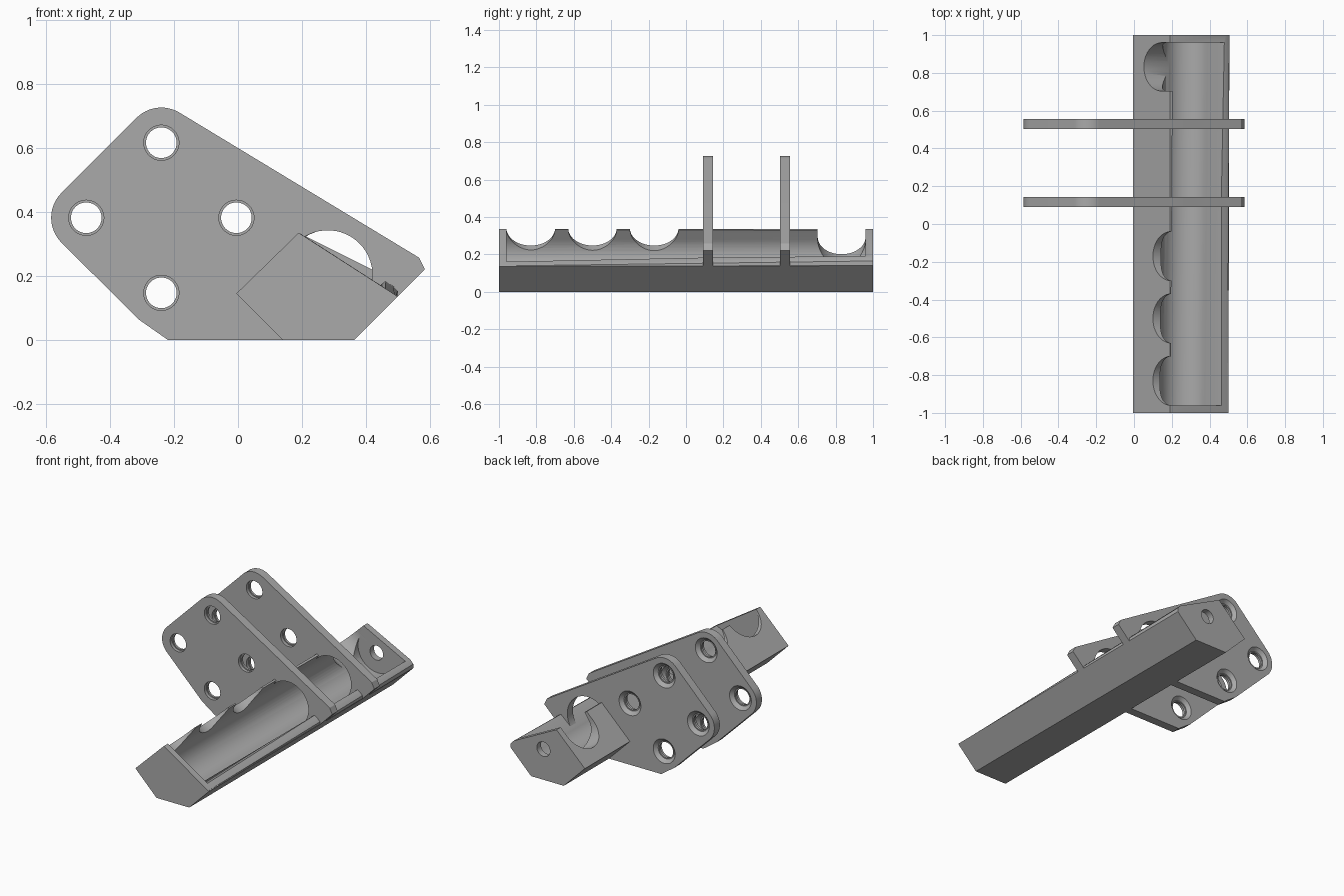
import bpy
import bmesh
from math import pi, sin, cos, atan2, radians
from mathutils import Vector, Matrix

old = bpy.data.objects.get("Cube")
if old:
    bpy.data.objects.remove(old)

grey = bpy.data.materials.new("plain_grey")
grey.use_nodes = True
tone = (0.40, 0.40, 0.40, 1)
grey.diffuse_color = tone
grey.node_tree.nodes["Principled BSDF"].inputs["Base Color"].default_value = tone


def loft(name, front, back, y0, y1):
    """Solid between two matching xz outlines."""
    bm = bmesh.new()
    a = [bm.verts.new((x, y0, z)) for x, z in front]
    b = [bm.verts.new((x, y1, z)) for x, z in back]
    bm.faces.new(a)
    bm.faces.new(b[::-1])
    n = len(a)
    for i in range(n):
        j = (i + 1) % n
        bm.faces.new((a[i], b[i], b[j], a[j]))
    bmesh.ops.recalc_face_normals(bm, faces=bm.faces)
    return to_object(name, bm)


def to_object(name, bm):
    mesh = bpy.data.meshes.new(name)
    bm.to_mesh(mesh)
    bm.free()
    obj = bpy.data.objects.new(name, mesh)
    bpy.context.collection.objects.link(obj)
    mesh.materials.append(grey)
    return obj


def rod(p, q, r1, r2=None, sides=48):
    """Cylinder or cone cutter from p to q."""
    p, q = Vector(p), Vector(q)
    axis = q - p
    turn = axis.to_track_quat('Z', 'Y').to_matrix().to_4x4()
    bm = bmesh.new()
    bmesh.ops.create_cone(bm, cap_ends=True, segments=sides, radius1=r1,
                          radius2=r1 if r2 is None else r2, depth=axis.length,
                          matrix=Matrix.Translation((p + q) / 2) @ turn)
    return to_object("cutter", bm)


def cut(obj, cutters):
    bpy.context.view_layer.objects.active = obj
    for c in cutters:
        c.hide_render = True
        m = obj.modifiers.new("cut", 'BOOLEAN')
        m.operation = 'DIFFERENCE'
        m.solver = 'EXACT'
        m.object = c
        bpy.ops.object.modifier_apply(modifier=m.name)
        bpy.data.objects.remove(c)


def finish(obj):
    bpy.ops.object.select_all(action='DESELECT')
    obj.select_set(True)
    bpy.context.view_layer.objects.active = obj
    bpy.ops.object.shade_smooth_by_angle(angle=radians(30))


# Directions along and out of the sloping open face
d = Vector((0.84, -0.542)).normalized()
n = Vector((0.542, 0.84)).normalized()
R = 0.137
END = 0.96
c_front, c_back = Vector((0.27, 0.2)), Vector((0.29, 0.205))


def channel(c, lip):
    """Round bottom, overhanging upper wall, flat ramp up to the lip."""
    v = lip - c
    ramp = math_angle(v)
    start = atan2(-d.x, d.y)
    pts = [c + n * 0.4 - d * R]
    for i in range(29):
        t = start + (ramp - start) * i / 28
        pts.append(c + R * Vector((sin(t), -cos(t))))
    pts += [lip + (lip - pts[-1]) * 0.6, lip + n * 0.4]
    return pts


def math_angle(v):
    """Angle from straight down at which a line from the lip is tangent."""
    from_axis = atan2(-v.y, v.x)
    return math_asin(R / v.length) + from_axis


def math_asin(s):
    return atan2(s, (1 - s * s) ** 0.5)


# Trough block, with the lip rising slightly to the back
left = [(0.14, 0), (-0.005, 0.145), (0.19, 0.335)]
block = loft("trough_block",
             left + [(0.49, 0.142), (0.495, 0.138), (0.5, 0.135), (0.365, 0)],
             left + [(0.485, 0.187), (0.505, 0.165), (0.505, 0.14), (0.365, 0)],
             -1, 1)
bm = bmesh.new()
bm.from_mesh(block.data)
bmesh.ops.triangulate(bm, faces=bm.faces)
bm.to_mesh(block.data)
bm.free()

cutters = [loft("cutter", channel(c_front, Vector((0.46, 0.16))),
                channel(c_back, Vector((0.475, 0.188))), -END, END)]


def across(c, y, a, b):
    """End points of a cross cut running along the slope."""
    p, q = c + d * a, c + d * b
    return (p.x, y, p.y), (q.x, y, q.y)


# Side outlet and finger scallops along the ridge
outlet = Vector((0.285, 0.203))
cutters.append(rod(*across(outlet, 0.832, -0.5, 0), 0.128))
slot = [outlet + n * s - d * t for s, t in ((0, 0), (0, 0.5), (0.4, 0.5), (0.4, 0))]
cutters.append(loft("cutter", slot, slot, 0.704, END))
ridge = Vector((0.193, 0.342))
for y in (-0.83, -0.5, -0.17):
    cutters.append(rod(*across(ridge, y, -0.3, 0.1), 0.13))
# Small hole in the back wall
cutters.append(rod((0.28, 0.9, 0.19), (0.28, 1.1, 0.19), 0.045))
cut(block, cutters)
finish(block)


# Mounting plates
def arc(cx, cz, r, a0, a1, steps=12):
    return [(cx + r * cos(radians(a0 + (a1 - a0) * i / steps)),
             cz + r * sin(radians(a0 + (a1 - a0) * i / steps)))
            for i in range(steps + 1)]


outline = [(0.14, 0), (0.365, 0), (0.585, 0.22), (0.567, 0.257)]
outline += arc(-0.24, 0.617, 0.11, 59, 135)
outline += arc(-0.475, 0.382, 0.11, 135, 225)
outline += [(-0.31, 0.063), (-0.22, 0)]
holes = [(-0.24, 0.617), (-0.475, 0.382), (-0.005, 0.382), (-0.24, 0.147)]
THICK = 0.054

for name, y in (("front_plate", 0.09), ("rear_plate", 0.503)):
    plate = loft(name, outline, outline, y, y + THICK)
    tools = [rod((c_front.x, -END, c_front.y), (c_back.x, END, c_back.y), R + 0.003, sides=64)]
    for x, z in holes:
        back = y + THICK
        tools.append(rod((x, y - 0.1, z), (x, back + 0.1, z), 0.048))
        tools.append(rod((x, y - 0.1, z), (x, y + 0.02, z), 0.055))
        tools.append(rod((x, back - 0.02, z), (x, back + 0.02, z), 0.055, 0.095))
    cut(plate, tools)
    finish(plate)
